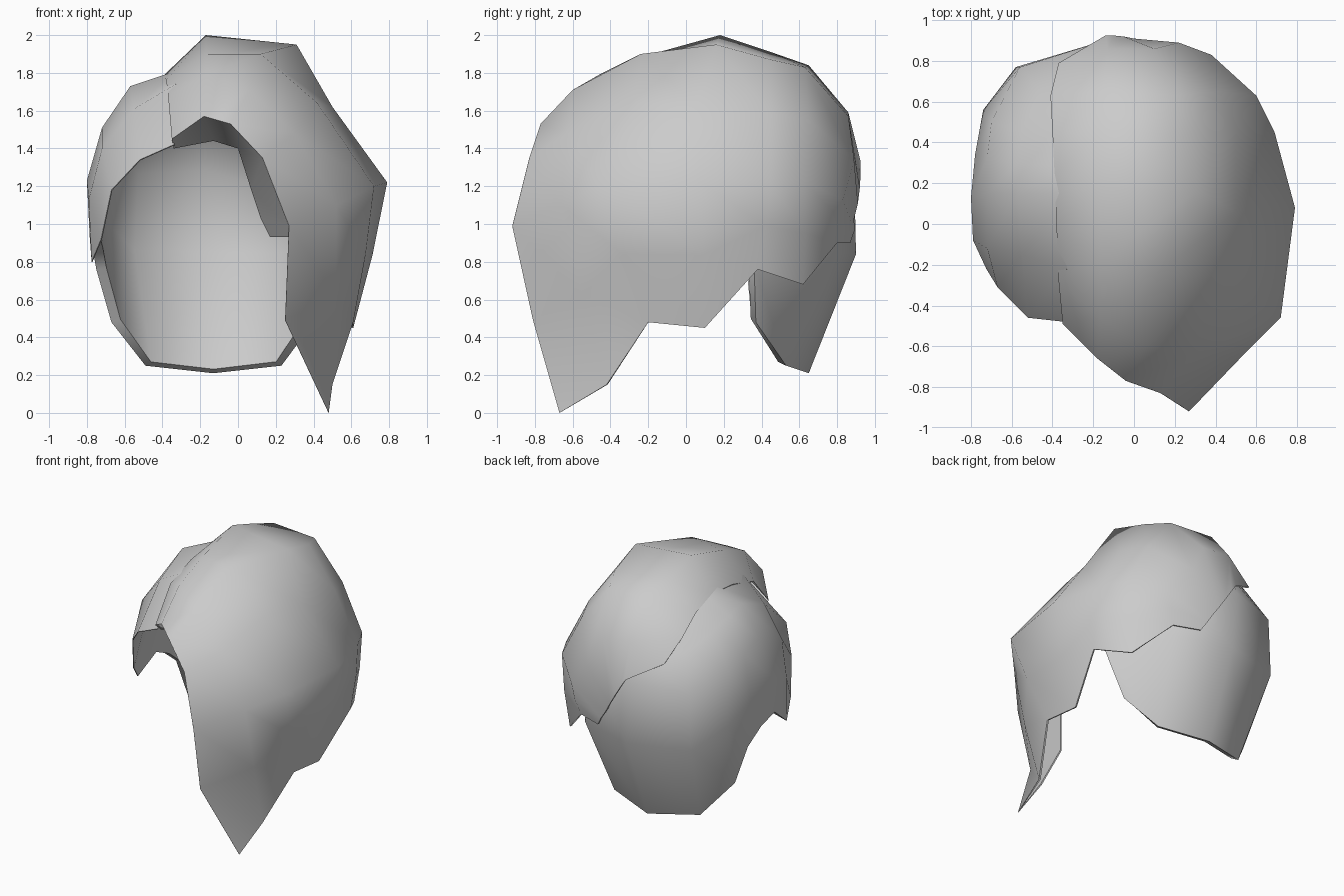
import bpy, bmesh
from mathutils import Vector

cube = bpy.data.objects.get("Cube")
if cube:
    bpy.data.objects.remove(cube, do_unlink=True)

grey = bpy.data.materials.new("soft_grey")
grey.use_nodes = True
colour = (0.6, 0.6, 0.6, 1)
grey.diffuse_color = colour
grey.node_tree.nodes["Principled BSDF"].inputs["Base Color"].default_value = colour
grey.node_tree.nodes["Principled BSDF"].inputs["Roughness"].default_value = 0.8


def loft_shell(name, ribs, thickness, flip=False):
    """Bridge matching ribs into a sheet, thickened inward but tapering out at the first rib."""
    bm = bmesh.new()
    rows = [[bm.verts.new(p) for p in rib] for rib in ribs]
    for a, b in zip(rows, rows[1:]):
        for j in range(len(a) - 1):
            quad = [a[j], a[j + 1], b[j + 1], b[j]]
            bm.faces.new(quad[::-1] if flip else quad)
    mesh = bpy.data.meshes.new(name)
    bm.to_mesh(mesh)
    bm.free()
    mesh.materials.append(grey)
    obj = bpy.data.objects.new(name, mesh)
    bpy.context.collection.objects.link(obj)
    body = obj.vertex_groups.new(name="body")
    body.add(list(range(len(ribs[0]), len(mesh.vertices))), 1.0, 'REPLACE')
    solid = obj.modifiers.new("thickness", 'SOLIDIFY')
    solid.thickness = thickness
    solid.offset = -1
    solid.vertex_group = body.name
    solid.thickness_vertex_group = 0.1
    bpy.ops.object.select_all(action='DESELECT')
    obj.select_set(True)
    bpy.context.view_layer.objects.active = obj
    bpy.ops.object.modifier_apply(modifier=solid.name)
    bpy.ops.object.shade_smooth_by_angle(angle=0.9)


def with_side_bulge(rib):
    """Add a slightly bulging point between the widest point and the hem."""
    wide, hem = Vector(rib[-2]), Vector(rib[-1])
    mid = (wide + hem) / 2
    out = Vector((mid.x, mid.y, 0)).normalized() * 0.012
    return rib[:-1] + [mid + out, hem]


# Swept hair: ribs run from the parting over the crown to the side hem
fringe = [(-.35, -.49, 1.45), (-.18, -.66, 1.57), (-.04, -.77, 1.53), (.13, -.83, 1.35),
          (.27, -.92, .99), (.25, -.81, .49), (.48, -.67, 0)]
front_ribs = [
    [(-.37, -.28, 1.68), (-.17, -.46, 1.79), (.06, -.60, 1.71), (.30, -.63, 1.48), (.52, -.66, 1.10), (.50, -.42, .15)],
    [(-.38, -.02, 1.76), (-.17, -.18, 1.90), (.12, -.24, 1.90), (.42, -.26, 1.64), (.72, -.46, 1.20), (.61, -.20, .48)],
    [(-.39, .25, 1.79), (-.17, .18, 2.0), (.31, .16, 1.95), (.50, .06, 1.62), (.79, .08, 1.22), (.61, .10, .45)],
]
back_ribs = [
    [(-.40, .45, 1.73), (-.17, .45, 1.91), (.28, .45, 1.87), (.50, .45, 1.58), (.69, .45, 1.22), (.68, .38, .76)],
    [(-.41, .63, 1.61), (-.15, .65, 1.84), (.20, .63, 1.83), (.42, .65, 1.55), (.60, .63, 1.22), (.54, .62, .68)],
    [(-.37, .79, 1.46), (-.13, .86, 1.59), (.10, .86, 1.57), (.22, .89, 1.34), (.38, .83, 1.13), (.32, .80, .90)],
    [(-.14, .925, 1.33), (-.10, .925, 1.27), (-.05, .92, 1.19), (0, .91, 1.11), (.05, .89, 1.03), (.13, .87, .90)],
]
loft_shell("swept_hair", [fringe] + [with_side_bulge(r) for r in front_ribs + back_ribs], 0.012)

# Lip of the fringe, folded back toward the hairline
hairline = [(-.34, -.44, 1.40), (-.13, -.42, 1.44), (0, -.40, 1.40), (.07, -.41, 1.18), (.12, -.42, 1.03)]
corner = (.27, -.90, .93)
loft_shell("fringe_lip", [fringe[:5] + [corner], hairline + [(.17, -.45, .93)]], 0.01, flip=True)

# Inner wall of the long front lock
loft_shell("lock_inner_wall", [[corner] + fringe[5:], [(.29, -.44, .93), (.29, -.44, .47), (.45, -.46, .15)]],
           0.01)

# Under cap: ribs run from the crown down to the hem, round the side and the nape
side_ribs = [
    [(-.34, -.48, 1.42), (-.52, -.46, 1.34), (-.67, -.31, 1.18), (-.725, -.22, .92), (-.775, -.10, .80)],
    [(-.33, -.22, 1.74), (-.55, -.15, 1.61), (-.72, -.12, 1.40), (-.79, -.08, 1.13), (-.785, .06, .93)],
    [(-.33, .15, 1.81), (-.57, .15, 1.73), (-.72, .15, 1.51), (-.80, .13, 1.23), (-.77, .20, .87)],
    [(-.33, .28, 1.81), (-.57, .30, 1.69), (-.72, .33, 1.46), (-.78, .34, 1.12), (-.75, .33, .76)],
    [(-.32, .42, 1.77), (-.55, .45, 1.63), (-.70, .50, 1.40), (-.74, .56, 1.0), (-.67, .37, .48)],
]
nape_ribs = [
    [(-.30, .60, 1.68), (-.46, .65, 1.52), (-.56, .77, 1.28), (-.58, .77, .85), (-.49, .53, .25)],
    [(-.15, .70, 1.62), (-.18, .80, 1.48), (-.18, .89, 1.30), (-.13, .90, .84), (-.13, .65, .21)],
    [(.10, .65, 1.55), (.10, .75, 1.40), (.20, .82, 1.20), (.30, .78, .84), (.23, .53, .25)],
    [(.30, .45, 1.40), (.40, .47, 1.30), (.54, .42, 1.10), (.56, .36, .80), (.40, .37, .48)],
]
loft_shell("under_cap", side_ribs + nape_ribs, 0.055, flip=True)
